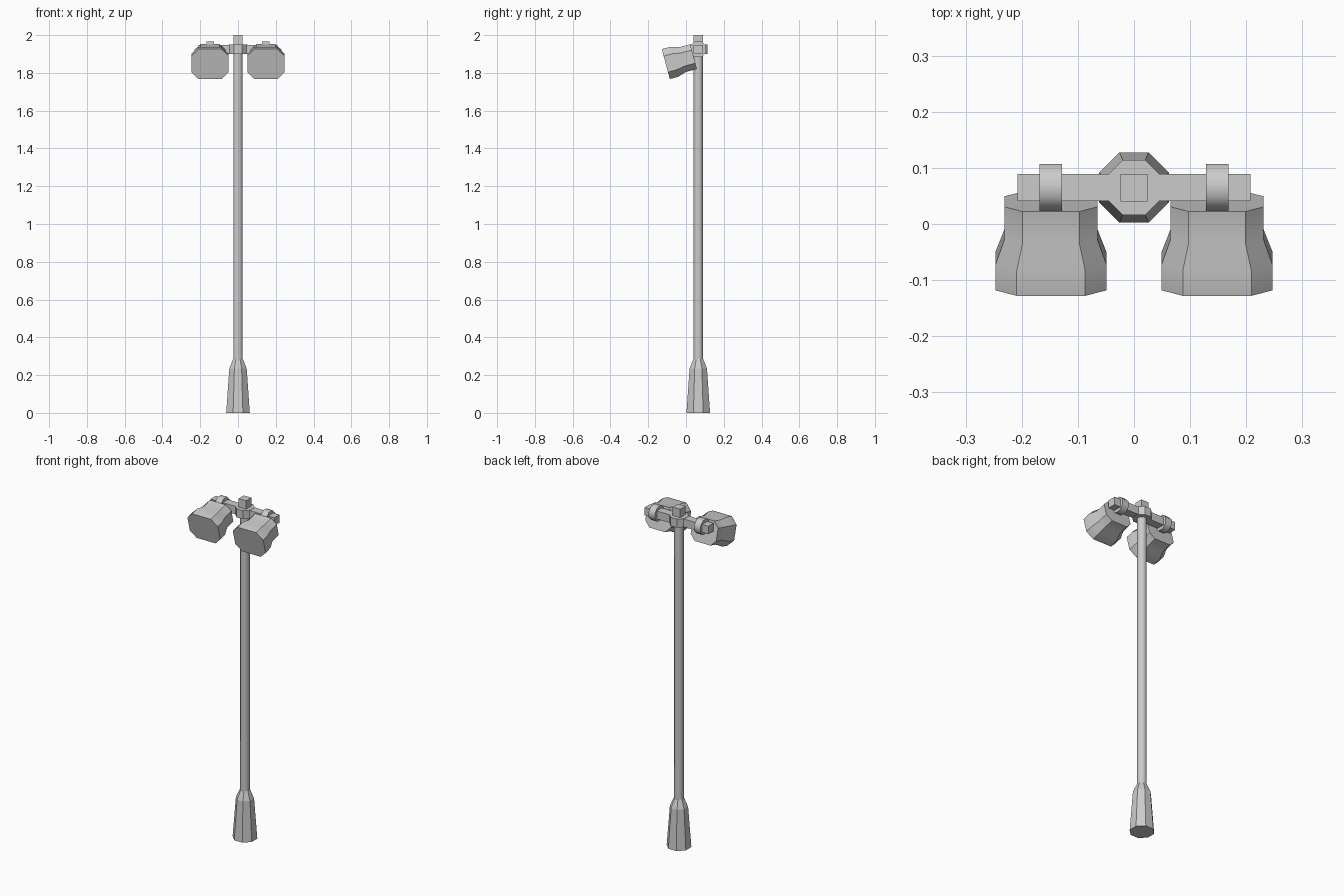
import bpy, bmesh
from math import radians, pi, cos, sin
from mathutils import Matrix, Vector

if "Cube" in bpy.data.objects:
    bpy.data.objects.remove(bpy.data.objects["Cube"])

POLE_Y = 0.065
BAR_Z = 1.925


def loft(name, rings, matrix, smooth_angle=None):
    """Skin a list of equal-length rings, cap both ends, place with matrix."""
    bm = bmesh.new()
    loops = [[bm.verts.new(matrix @ Vector(p)) for p in ring] for ring in rings]
    n = len(loops[0])
    for a, b in zip(loops, loops[1:]):
        for i in range(n):
            j = (i + 1) % n
            bm.faces.new((a[i], a[j], b[j], b[i]))
    bm.faces.new(loops[0][::-1])
    bm.faces.new(loops[-1])
    bmesh.ops.recalc_face_normals(bm, faces=bm.faces)
    mesh = bpy.data.meshes.new(name)
    bm.to_mesh(mesh)
    bm.free()
    ob = bpy.data.objects.new(name, mesh)
    bpy.context.collection.objects.link(ob)
    if smooth_angle:
        bpy.ops.object.select_all(action='DESELECT')
        ob.select_set(True)
        bpy.context.view_layer.objects.active = ob
        bpy.ops.object.shade_smooth_by_angle(angle=radians(smooth_angle))
    return ob


def octagon(half, z):
    """Regular octagon with flats facing the axes."""
    r = half / cos(pi / 8)
    return [(r * cos(pi / 8 + i * pi / 4), r * sin(pi / 8 + i * pi / 4), z) for i in range(8)]


def chamfered(hx, hy, c, z):
    """Rectangle with cut corners."""
    return [(hx, -hy + c, z), (hx, hy - c, z), (hx - c, hy, z), (-hx + c, hy, z),
            (-hx, hy - c, z), (-hx, -hy + c, z), (-hx + c, -hy, z), (hx - c, -hy, z)]


def box(name, size, centre):
    x, y, z = (s / 2 for s in size)
    rings = [[(-x, -y, h), (x, -y, h), (x, y, h), (-x, y, h)] for h in (-z, z)]
    return loft(name, rings, Matrix.Translation(centre))


# Post: flared foot, long shaft, collar and square tip
post = Matrix.Translation((0, POLE_Y, 0))
loft("base", [octagon(0.0625, 0), octagon(0.046, 0.235), octagon(0.026, 0.285)], post)
loft("pole", [octagon(0.0245, 0.28), octagon(0.0245, 1.905)], post, 50)
loft("collar", [octagon(0.049, 1.90), octagon(0.049, 1.95)], post)
box("pole_tip", (0.049, 0.049, 0.06), (0, POLE_Y, 1.97))

# Crossbar carrying both lamps
box("crossbar", (0.416, 0.048, 0.047), (0, POLE_Y, BAR_Z))

# Lamp profile: distance along axis, half width, half height, corner cut
LAMP = [(0, 0.083, 0.068, 0.032), (0.061, 0.083, 0.068, 0.032),
        (0.105, 0.099, 0.082, 0.038), (0.152, 0.099, 0.082, 0.038)]

for side, label in ((-1, "left"), (1, "right")):
    x = side * 0.148
    # Clamp ring round the bar
    clamp = Matrix.Translation((x, POLE_Y, BAR_Z)) @ Matrix.Rotation(pi / 2, 4, 'Y')
    loft("clamp_" + label, [octagon(0.042, -0.02), octagon(0.042, 0.02)], clamp, 50)
    # Flared lamp head, tipped 15 degrees down towards the front
    aim = Matrix.Translation((x, 0.04, 1.886)) @ Matrix.Rotation(radians(90 - (-15) - 0), 4, 'X').inverted().to_4x4()
    aim = Matrix.Translation((x, 0.04, 1.886)) @ Matrix.Rotation(radians(105), 4, 'X')
    loft("lamp_" + label, [chamfered(hx, hy, c, t) for t, hx, hy, c in LAMP], aim, 30)
